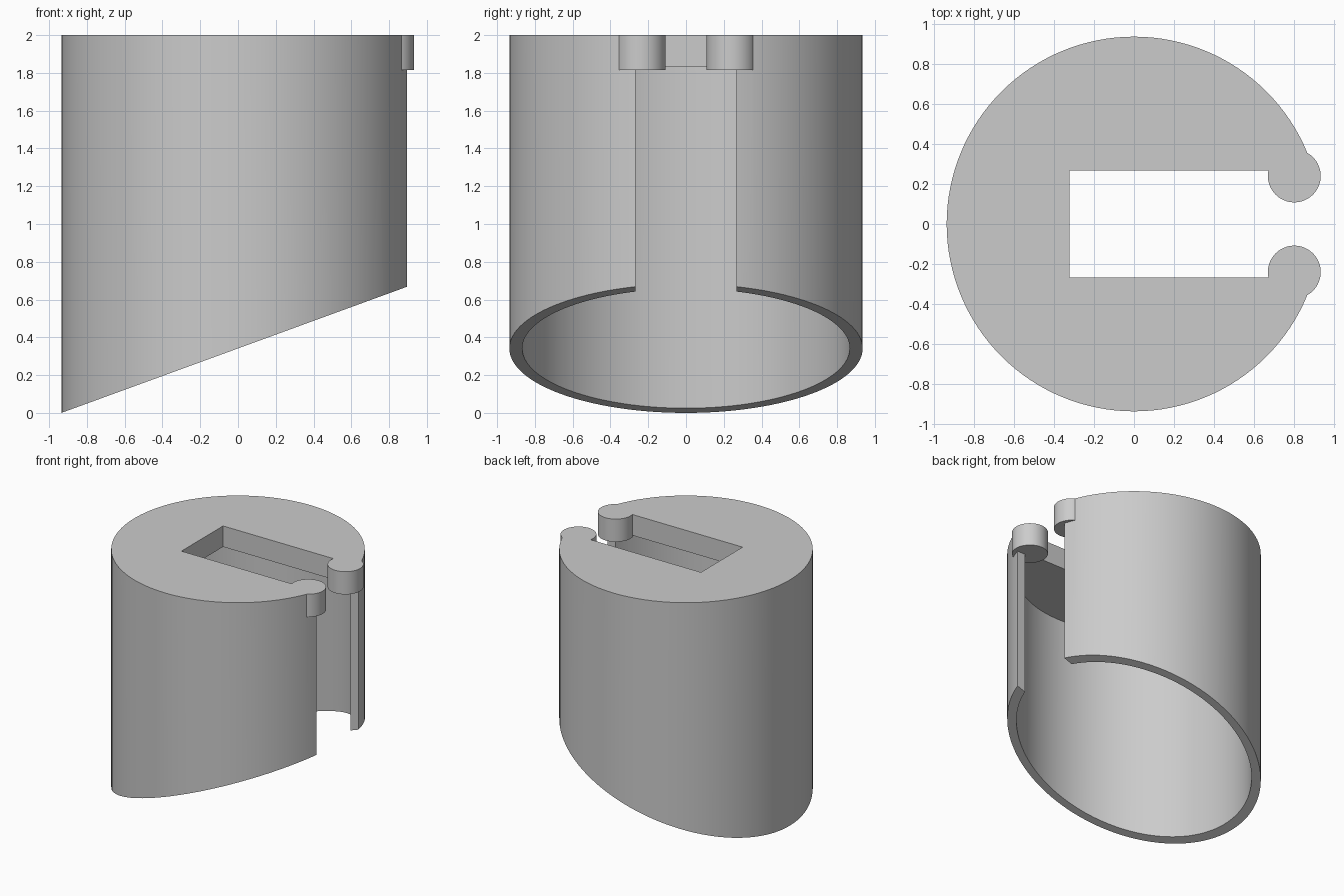
import bpy
import bmesh
import math
from mathutils import Matrix, Vector

if "Cube" in bpy.data.objects:
    bpy.data.objects.remove(bpy.data.objects["Cube"], do_unlink=True)

OUTER, INNER, TOP = 0.935, 0.867, 2.0
LID_BOTTOM = 1.83
SLOT_HALF, SLOT_END = 0.268, -0.322
RIM_SLOPE = 0.365

grey = bpy.data.materials.new("plain grey")
grey.use_nodes = True
colour = (0.6, 0.6, 0.6, 1)
grey.diffuse_color = colour
grey.node_tree.nodes["Principled BSDF"].inputs["Base Color"].default_value = colour


def add_object(name, bm):
    mesh = bpy.data.meshes.new(name)
    bm.to_mesh(mesh)
    bm.free()
    mesh.materials.append(grey)
    obj = bpy.data.objects.new(name, mesh)
    bpy.context.collection.objects.link(obj)
    return obj


def cylinder(name, radius, bottom, top, centre=(0, 0), sides=128):
    bm = bmesh.new()
    place = Matrix.Translation((*centre, (bottom + top) / 2))
    bmesh.ops.create_cone(bm, cap_ends=True, segments=sides, radius1=radius,
                          radius2=radius, depth=top - bottom, matrix=place)
    return add_object(name, bm)


def box(name, low, high):
    low, high = Vector(low), Vector(high)
    bm = bmesh.new()
    place = Matrix.Translation((low + high) / 2) @ Matrix.Diagonal((*(high - low), 1))
    bmesh.ops.create_cube(bm, size=1, matrix=place)
    return add_object(name, bm)


def combine(target, other, operation):
    mod = target.modifiers.new(operation.lower(), 'BOOLEAN')
    mod.object, mod.operation, mod.solver = other, operation, 'EXACT'
    bpy.context.view_layer.objects.active = target
    bpy.ops.object.modifier_apply(modifier=mod.name)
    bpy.data.objects.remove(other, do_unlink=True)


# Cup body with a closed lid and an open bottom
body = cylinder("slotted_cup", OUTER, 0, TOP)

# Slant the lower rim, rising towards +x
for v in body.data.vertices:
    if v.co.z < 1:
        v.co.z = RIM_SLOPE * (v.co.x + OUTER)
combine(body, cylinder("hollow_cutter", INNER, -1, LID_BOTTOM), 'DIFFERENCE')

# Slot through the lid and the full height of the +x wall
combine(body, box("slot_cutter", (SLOT_END, -SLOT_HALF, -1), (2, SLOT_HALF, 3)), 'DIFFERENCE')

# Round retaining pegs at both sides of the slot mouth
for side in (-1, 1):
    combine(body, cylinder("peg", 0.132, 1.815, TOP, (0.8, side * 0.24), 64), 'UNION')

bpy.ops.object.select_all(action='DESELECT')
body.select_set(True)
bpy.context.view_layer.objects.active = body
bpy.ops.object.shade_smooth_by_angle(angle=math.radians(30))
